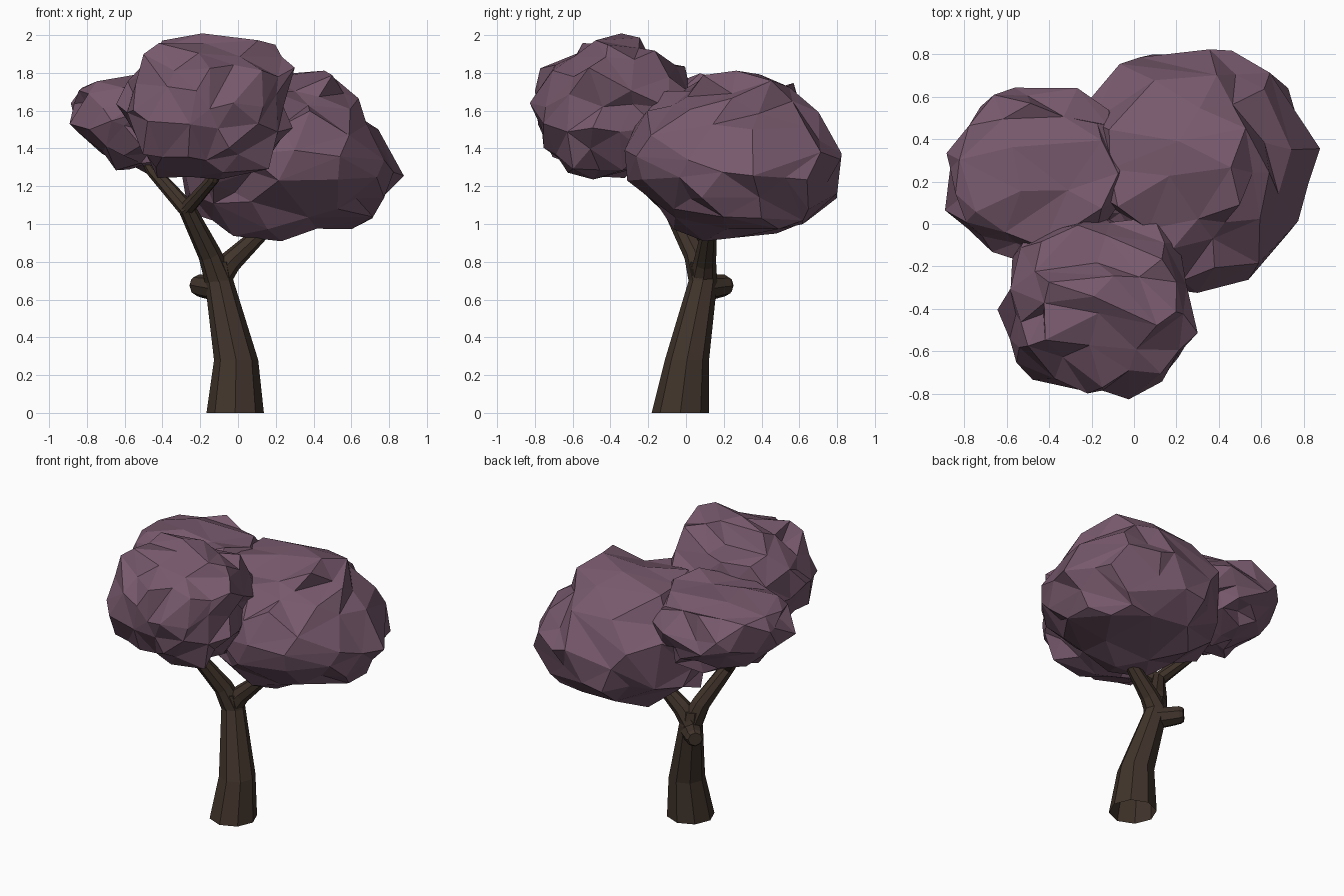
import bpy
import bmesh
import math
import random
from mathutils import Vector, noise

random.seed(7)

cube = bpy.data.objects.get("Cube")
if cube:
    bpy.data.objects.remove(cube, do_unlink=True)


def make_material(name, rgb):
    mat = bpy.data.materials.new(name)
    mat.use_nodes = True
    colour = (*rgb, 1)
    mat.diffuse_color = colour
    bsdf = mat.node_tree.nodes["Principled BSDF"]
    bsdf.inputs["Base Color"].default_value = colour
    bsdf.inputs["Roughness"].default_value = 0.9
    return mat


bark = make_material("dark bark", (0.052, 0.034, 0.024))
leaves = make_material("dusky purple leaves", (0.185, 0.10, 0.152))


def add_object(name, bm, mat):
    bmesh.ops.recalc_face_normals(bm, faces=bm.faces)
    mesh = bpy.data.meshes.new(name)
    bm.to_mesh(mesh)
    bm.free()
    mesh.materials.append(mat)
    obj = bpy.data.objects.new(name, mesh)
    bpy.context.collection.objects.link(obj)
    return obj


def limb(name, path, sides=8, level=False):
    """Faceted tube through (x, y, z, radius) points; level keeps rings flat
    and leaves the foot open."""
    bm = bmesh.new()
    points = [Vector(p[:3]) for p in path]
    rings = []
    for i, p in enumerate(points):
        axis = points[min(i + 1, len(points) - 1)] - points[max(i - 1, 0)]
        if level:
            axis = Vector((0, 0, 1))
        turn = Vector((0, 0, 1)).rotation_difference(axis.normalized())
        ring = []
        for k in range(sides):
            a = math.tau * k / sides
            ring.append(bm.verts.new(p + turn @ Vector((math.cos(a), math.sin(a), 0)) * path[i][3]))
        rings.append(ring)
    for low, high in zip(rings, rings[1:]):
        for k in range(sides):
            n = (k + 1) % sides
            bm.faces.new((low[k], low[n], high[n], high[k]))
    if not level:
        bm.faces.new(rings[0])
    bm.faces.new(rings[-1])
    return add_object(name, bm, bark)


def section_at(levels, z):
    """Interpolated (left, right, front, back) limits at height z."""
    for a, b in zip(levels, levels[1:]):
        if z <= b[0]:
            break
    t = min(1, (z - a[0]) / (b[0] - a[0]))
    return [p + t * (q - p) for p, q in zip(a[1:], b[1:])]


def foliage(name, levels, seed, power=2.3, skew=0):
    """Craggy low-poly clump lofted through (z, x min, x max, y min, y max);
    power squares its plan, skew draws in the front left corner."""
    bm = bmesh.new()
    bmesh.ops.create_icosphere(bm, subdivisions=3, radius=1)
    bottom, top = levels[0][0], levels[-1][0]
    for v in bm.verts:
        d = v.co.normalized()
        z = bottom + (d.z + 1) / 2 * (top - bottom)
        x0, x1, y0, y1 = section_at(levels, z)
        flat = math.hypot(d.x, d.y)
        c, s = (d.x / flat, d.y / flat) if flat > 1e-4 else (0, 0)
        boxy = (abs(c) ** power + abs(s) ** power + 1e-9) ** (-1 / power)
        corner = 1 - skew * ((c - s) / math.sqrt(2)) ** 3
        reach = min(1, flat / 0.35) * boxy * corner
        v.co = ((x0 + x1) / 2 + c * reach * (x1 - x0) / 2,
                (y0 + y1) / 2 + s * reach * (y1 - y0) / 2, z)
        # Crags push in and out, with a little scatter
        v.co += d * 0.075 * noise.noise(d * 5 + Vector((seed, 0, 0)))
        v.co += Vector([random.uniform(-0.026, 0.026) for _ in range(3)])
    obj = add_object(name, bm, leaves)

    # Uneven facets
    mod = obj.modifiers.new("facets", "DECIMATE")
    mod.ratio = 0.55
    return obj


# Trunk and branches
limb("trunk", [(-0.015, -0.03, 0, 0.152), (-0.01, 0.005, 0.28, 0.117),
               (-0.10, 0.09, 0.70, 0.076), (-0.11, 0.08, 0.80, 0.068)], level=True)
limb("left_branch", [(-0.10, 0.09, 0.70, 0.076), (-0.15, 0.05, 0.84, 0.062),
                     (-0.27, -0.08, 1.08, 0.046), (-0.45, 0.06, 1.28, 0.035),
                     (-0.52, 0.12, 1.40, 0.025)])
limb("front_branch", [(-0.28, -0.07, 1.07, 0.04), (-0.13, -0.26, 1.24, 0.032),
                      (-0.10, -0.32, 1.38, 0.025)])
limb("right_branch", [(-0.11, 0.09, 0.71, 0.075), (-0.04, 0.10, 0.80, 0.06),
                      (0.12, 0.12, 0.95, 0.042), (0.28, 0.16, 1.10, 0.03)])
limb("branch_stump", [(-0.11, 0.10, 0.66, 0.07), (-0.18, 0.17, 0.67, 0.062),
                      (-0.21, 0.205, 0.675, 0.058), (-0.225, 0.22, 0.675, 0.045)])

# Leaf clumps
foliage("large_foliage", [
    (0.93, 0.05, 0.50, 0.05, 0.42), (0.97, -0.08, 0.64, -0.05, 0.60),
    (1.08, -0.24, 0.76, -0.15, 0.72), (1.28, -0.27, 0.87, -0.32, 0.79),
    (1.42, -0.27, 0.81, -0.36, 0.82), (1.58, -0.21, 0.67, -0.20, 0.68),
    (1.75, -0.12, 0.56, -0.04, 0.53), (1.80, 0.00, 0.52, 0.10, 0.45)],
    3.1, power=2.1, skew=0.09)
foliage("front_foliage", [
    (1.24, -0.36, -0.04, -0.56, -0.40), (1.30, -0.46, 0.16, -0.66, -0.24),
    (1.50, -0.57, 0.25, -0.79, -0.02), (1.66, -0.60, 0.27, -0.81, 0.05),
    (1.80, -0.57, 0.27, -0.73, -0.06), (1.92, -0.44, 0.17, -0.60, -0.20),
    (1.98, -0.28, 0.00, -0.50, -0.25)], 8.4, power=2.6)
foliage("left_foliage", [
    (1.25, -0.50, -0.30, 0.10, 0.30), (1.32, -0.62, -0.15, 0.00, 0.45),
    (1.43, -0.81, -0.08, -0.12, 0.57), (1.55, -0.87, -0.05, -0.15, 0.63),
    (1.66, -0.86, -0.04, -0.13, 0.60), (1.75, -0.78, -0.08, -0.02, 0.50),
    (1.78, -0.60, -0.18, 0.10, 0.40)], 5.7)
